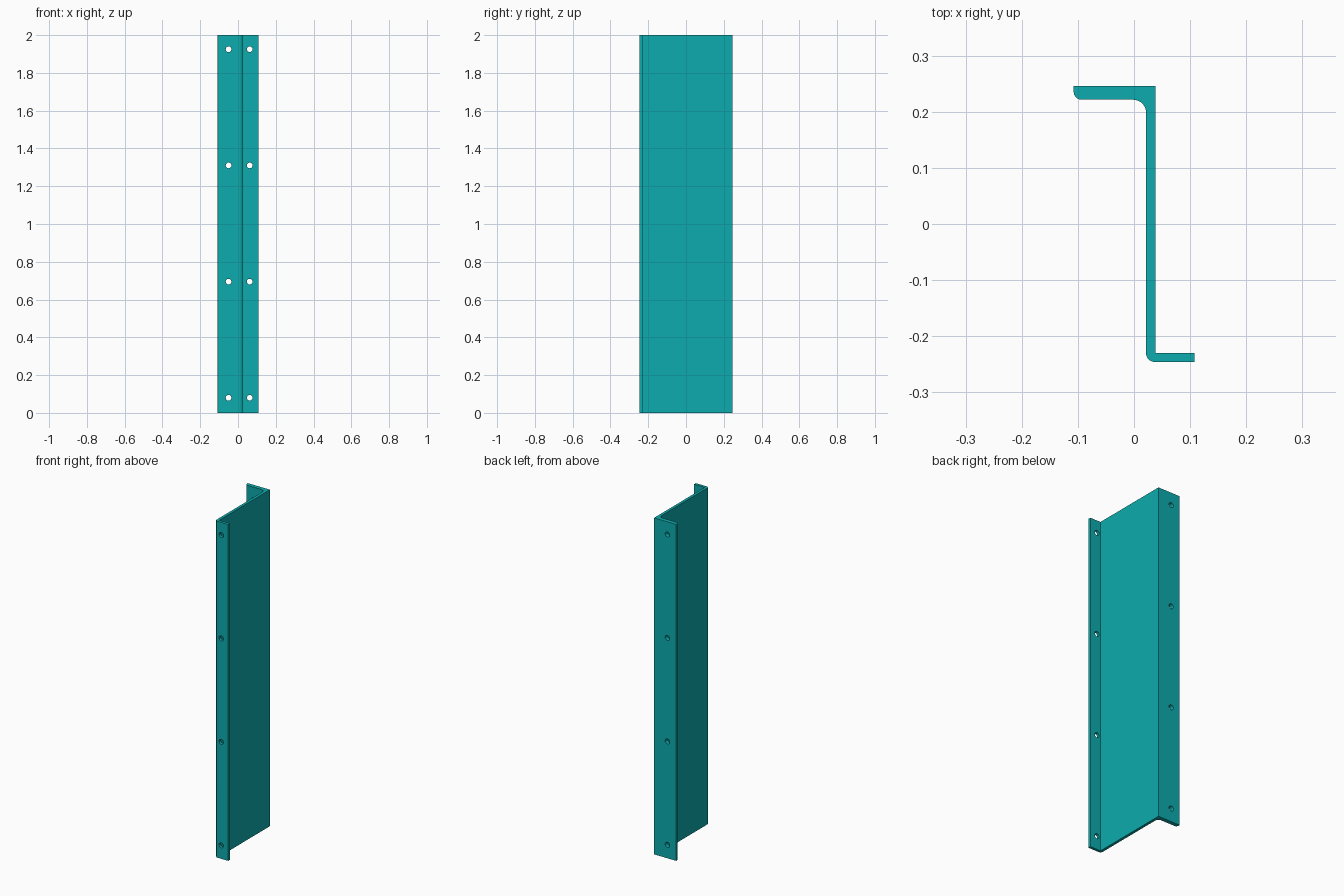
import bpy, bmesh, math
from mathutils import Matrix

if "Cube" in bpy.data.objects:
    bpy.data.objects.remove(bpy.data.objects["Cube"])

HEIGHT = 2.0


def arc(cx, cy, r, a0, a1, n=8):
    """Points on an arc, angles in degrees."""
    return [(cx + r * math.cos(math.radians(a0 + (a1 - a0) * i / n)),
             cy + r * math.sin(math.radians(a0 + (a1 - a0) * i / n)))
            for i in range(n + 1)]


teal = bpy.data.materials.new("teal")
teal.diffuse_color = (0.004, 0.407, 0.418, 1)
teal.use_nodes = True
teal.node_tree.nodes["Principled BSDF"].inputs["Base Color"].default_value = teal.diffuse_color

# Z-shaped cross-section, counter-clockwise from the front flange
profile = (
    arc(0.0375, -0.230, 0.016, 180, 270)            # rounded front bend
    + [(0.1075, -0.246), (0.1075, -0.2295),         # front flange
       (0.038, -0.2295), (0.038, 0.246)]            # web, back corner
    + [(-0.1075, 0.246)]                            # back flange end
    + arc(-0.0935, 0.2355, 0.014, 180, 270)         # rounded flange lip
    + arc(-0.0015, 0.1985, 0.023, 90, 0)            # inner fillet
)

# Extrude the section to full height
bm = bmesh.new()
base = bm.faces.new([bm.verts.new((x, y, 0)) for x, y in profile])
top = bmesh.ops.extrude_face_region(bm, geom=[base])
bmesh.ops.translate(bm, vec=(0, 0, HEIGHT),
                    verts=[v for v in top["geom"] if isinstance(v, bmesh.types.BMVert)])
bmesh.ops.recalc_face_normals(bm, faces=bm.faces)
mesh = bpy.data.meshes.new("z_section_rail")
bm.to_mesh(mesh)
bm.free()
mesh.materials.append(teal)
rail = bpy.data.objects.new("z_section_rail", mesh)
bpy.context.collection.objects.link(rail)

# Bolt holes: four along each flange
bm = bmesh.new()
for x, y in ((-0.05, 0.234), (0.062, -0.238)):
    for i in range(4):
        z = 0.08 + i * 0.615
        bmesh.ops.create_cone(
            bm, cap_ends=True, segments=24, radius1=0.015, radius2=0.015, depth=0.08,
            matrix=Matrix.Translation((x, y, z)) @ Matrix.Rotation(math.pi / 2, 4, 'X'))
cut_mesh = bpy.data.meshes.new("hole_cutter")
bm.to_mesh(cut_mesh)
bm.free()
cut_mesh.materials.append(teal)
cutter = bpy.data.objects.new("hole_cutter", cut_mesh)
bpy.context.collection.objects.link(cutter)
cutter.hide_render = True

mod = rail.modifiers.new("bolt_holes", 'BOOLEAN')
mod.operation = 'DIFFERENCE'
mod.solver = 'EXACT'
mod.object = cutter
bpy.context.view_layer.objects.active = rail
rail.select_set(True)
bpy.ops.object.modifier_apply(modifier=mod.name)
bpy.data.objects.remove(cutter)

# Smooth bends and holes, sharp edges elsewhere
bpy.ops.object.shade_smooth_by_angle(angle=math.radians(30))
